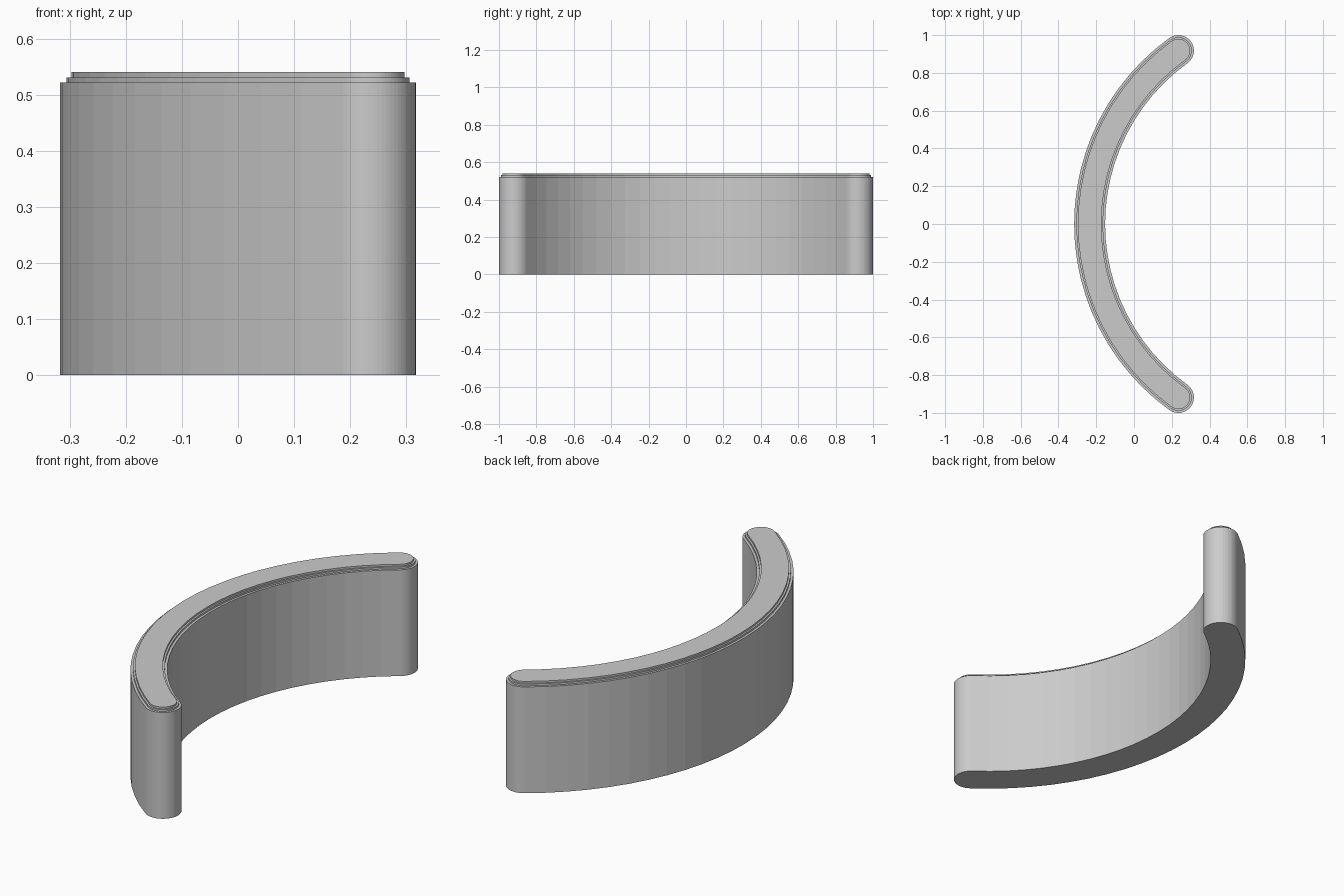
import bpy
import bmesh
from math import sin, cos, pi, asin

cube = bpy.data.objects.get("Cube")
if cube:
    bpy.data.objects.remove(cube, do_unlink=True)

HALF = 0.082              # half the wall thickness
END_X, END_Y = 0.235, 0.918
SAG = 2 * END_X
RADIUS = (END_Y ** 2 + SAG ** 2) / (2 * SAG)
CENTRE_X = RADIUS - END_X
SWEEP = asin(END_Y / RADIUS)
ARC_STEPS, CAP_STEPS = 24, 32


def outline(half):
    """Curved slot: outer arc, round end, inner arc, round end."""
    def arc(radius, sign):
        pts = []
        for i in range(ARC_STEPS + 1):
            a = pi + sign * SWEEP * (1 - 2 * i / ARC_STEPS)
            pts.append((CENTRE_X + radius * cos(a), radius * sin(a)))
        return pts

    def cap(sign):
        # sign 1 is the +y end, running from the outer arc to the inner arc
        pts = []
        for i in range(1, CAP_STEPS):
            a = pi - SWEEP - pi * i / CAP_STEPS
            pts.append((END_X + half * cos(a), sign * (END_Y + half * sin(a))))
        return pts if sign > 0 else pts[::-1]

    return arc(RADIUS + half, 1) + cap(1) + arc(RADIUS - half, -1) + cap(-1)


# Neutral grey material
grey = bpy.data.materials.new("light_grey")
grey.use_nodes = True
colour = (0.6, 0.6, 0.6, 1)
grey.diffuse_color = colour
grey.node_tree.nodes["Principled BSDF"].inputs["Base Color"].default_value = colour

# Wall with two small steps around its top edge
levels = [(0, HALF), (0.522, HALF), (0.522, HALF - 0.0115),
          (0.531, HALF - 0.0115), (0.531, HALF - 0.02), (0.54, HALF - 0.02)]
bm = bmesh.new()
rings = [[bm.verts.new((x, y, z)) for x, y in outline(half)] for z, half in levels]
for low, high in zip(rings, rings[1:]):
    for i in range(len(low)):
        j = (i + 1) % len(low)
        bm.faces.new((low[i], low[j], high[j], high[i]))
bm.faces.new(rings[0])
bm.faces.new(rings[-1])
bmesh.ops.recalc_face_normals(bm, faces=bm.faces)

mesh = bpy.data.meshes.new("curved_wall")
bm.to_mesh(mesh)
bm.free()
mesh.materials.append(grey)
wall = bpy.data.objects.new("curved_wall", mesh)
bpy.context.collection.objects.link(wall)
